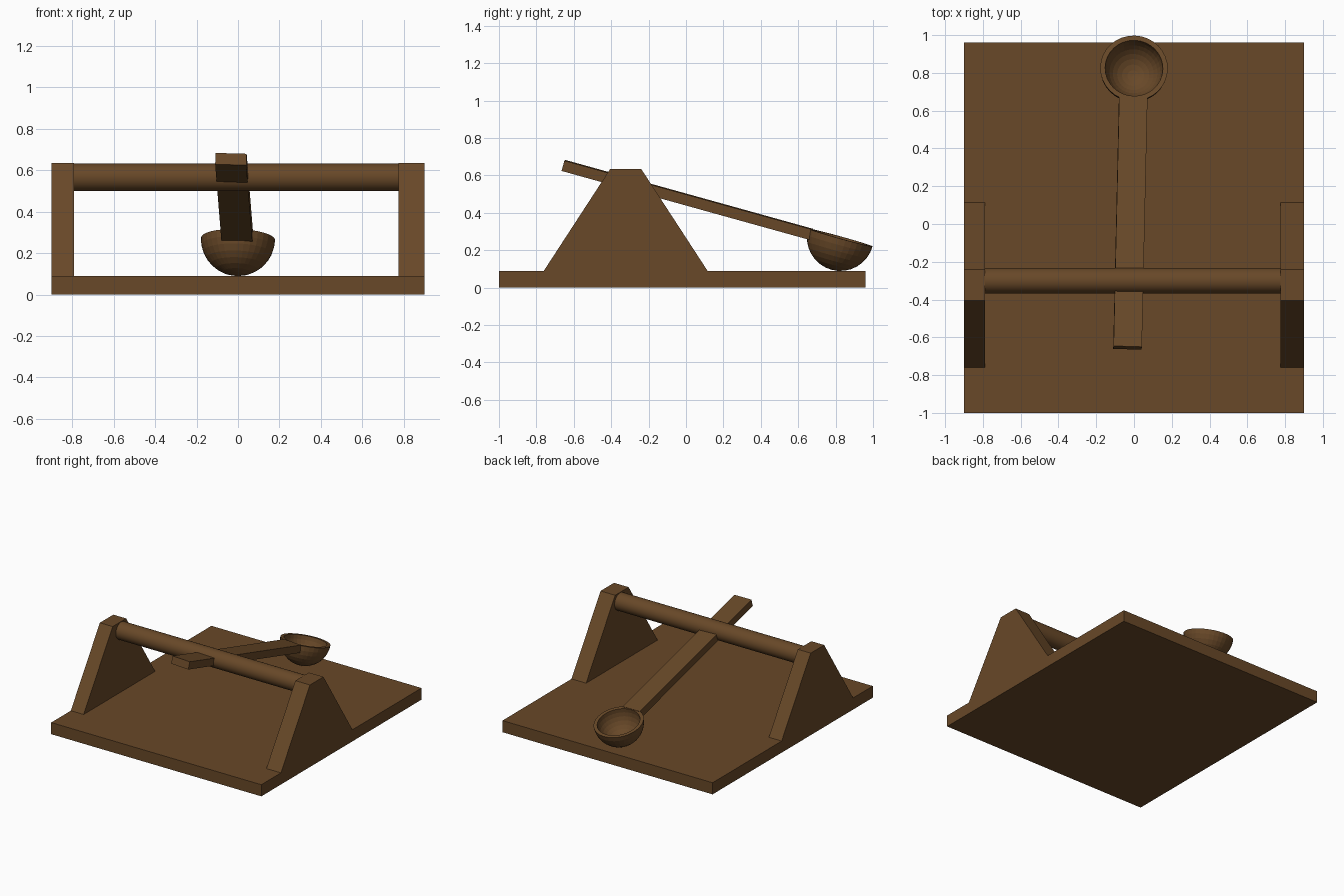
import bpy, bmesh
from math import sin, cos, pi
from mathutils import Vector, Matrix

if "Cube" in bpy.data.objects:
    bpy.data.objects.remove(bpy.data.objects["Cube"], do_unlink=True)

# One dark wood colour throughout
wood = bpy.data.materials.new("dark_wood")
wood.use_nodes = True
colour = (0.138, 0.065, 0.021, 1)
wood.diffuse_color = colour
wood.node_tree.nodes["Principled BSDF"].inputs["Base Color"].default_value = colour


def finish(name, bm, matrix=None):
    bmesh.ops.recalc_face_normals(bm, faces=bm.faces)
    mesh = bpy.data.meshes.new(name)
    bm.to_mesh(mesh)
    bm.free()
    mesh.materials.append(wood)
    obj = bpy.data.objects.new(name, mesh)
    bpy.context.collection.objects.link(obj)
    if matrix:
        obj.matrix_world = matrix
    return obj


def box(name, low, high, matrix=None):
    bm = bmesh.new()
    bmesh.ops.create_cube(bm, size=1)
    low, high = Vector(low), Vector(high)
    for v in bm.verts:
        v.co = (low + high) / 2 + v.co * (high - low)
    return finish(name, bm, matrix)


def side_plate(name, x0, x1, profile):
    bm = bmesh.new()
    face = bm.faces.new([bm.verts.new((x0, y, z)) for y, z in profile])
    out = bmesh.ops.extrude_face_region(bm, geom=[face])
    moved = [g for g in out["geom"] if isinstance(g, bmesh.types.BMVert)]
    bmesh.ops.translate(bm, verts=moved, vec=(x1 - x0, 0, 0))
    return finish(name, bm)


# Base board
box("base_board", (-0.9, -1, 0), (0.9, 0.96, 0.09))

# Trapezoid supports
profile = [(-0.76, 0.09), (0.115, 0.09), (-0.24, 0.635), (-0.405, 0.635)]
side_plate("right_support", -0.9, -0.79, profile)
side_plate("left_support", 0.775, 0.9, profile)

# Round axle between the supports
bm = bmesh.new()
bmesh.ops.create_cone(bm, cap_ends=True, segments=32, radius1=0.067,
                      radius2=0.067, depth=1.58,
                      matrix=Matrix.Translation((-0.0075, -0.3, 0.565))
                      @ Matrix.Rotation(pi / 2, 4, "Y"))
finish("axle", bm)
bpy.context.view_layer.objects.active = bpy.data.objects["axle"]
bpy.data.objects["axle"].select_set(True)
bpy.ops.object.shade_smooth_by_angle()

# Tilted frame shared by the arm and bowl, with its origin at the bowl rim centre
along = Vector((0.0226, 1, -0.278)).normalized()
side = Vector((1, 0, -0.035))
side = (side - along * side.dot(along)).normalized()
up = side.cross(along)
tilt = Matrix((side, along, up)).transposed().to_4x4()
tilt.translation = (0, 0.825, 0.268)

# Throwing arm
box("throwing_arm", (-0.075, -1.53, -0.054), (0.075, -0.156, 0.003), tilt)

# Hollow half-round bowl, turned from a wall profile
bm = bmesh.new()
steps = 8
outer, inner = 0.179, 0.153
arc = [pi / 2 * i / steps for i in range(steps + 1)]
points = [(outer * sin(a), -outer * cos(a)) for a in arc]
points += [(inner * sin(a), -inner * cos(a)) for a in reversed(arc)]
verts = [bm.verts.new((r, 0, z)) for r, z in points]
edges = [bm.edges.new(pair) for pair in zip(verts, verts[1:])]
bmesh.ops.spin(bm, geom=verts + edges, cent=(0, 0, 0), axis=(0, 0, 1),
               angle=2 * pi, steps=32, use_merge=False)
bmesh.ops.remove_doubles(bm, verts=bm.verts, dist=0.0005)
finish("bowl", bm, tilt)
